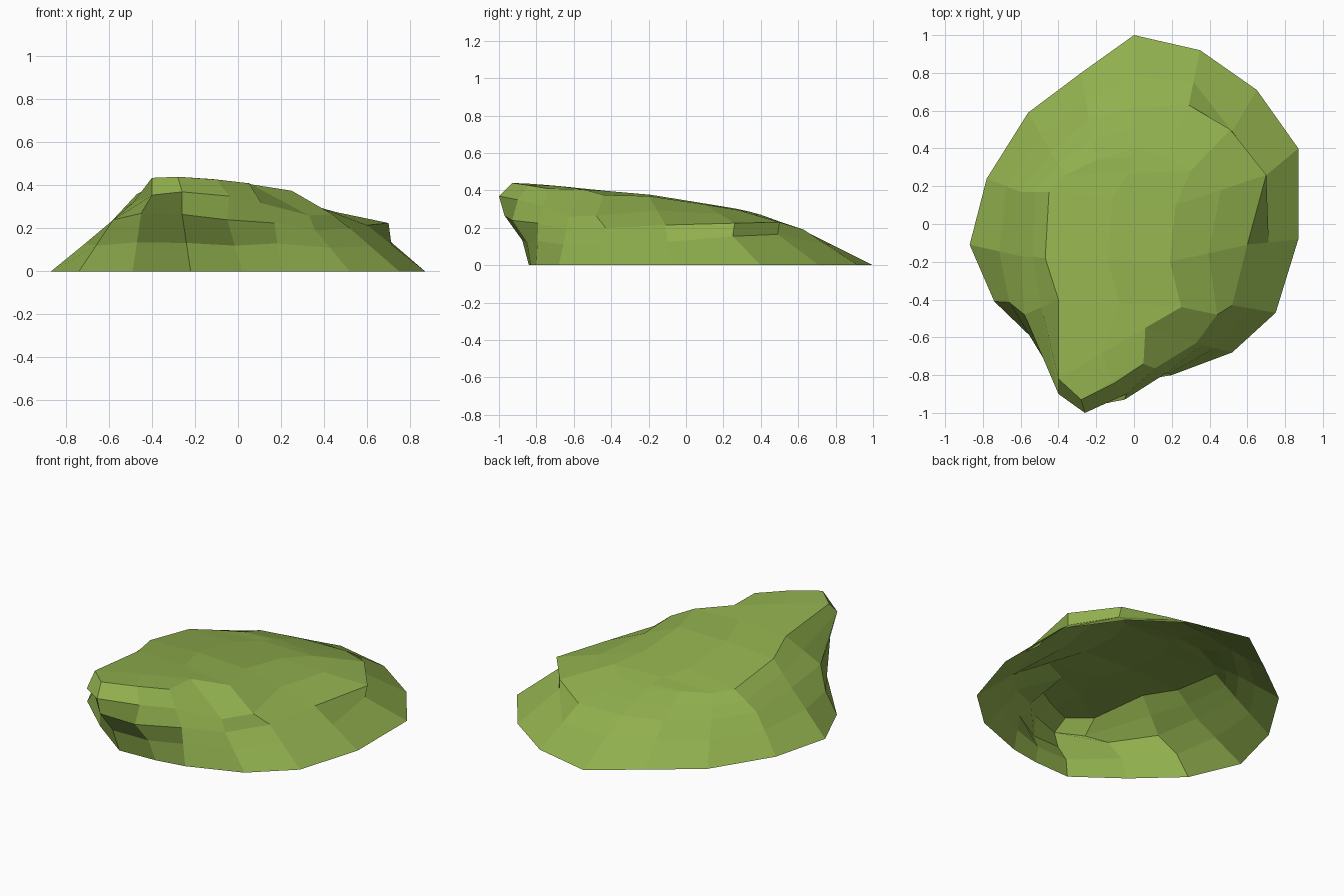
import bpy, bmesh
from mathutils import Vector

if "Cube" in bpy.data.objects:
    bpy.data.objects.remove(bpy.data.objects["Cube"])

# Outlines run counter-clockwise from the back: back, left, front, right
base = [(0, 1), (-.28, .8), (-.56, .59), (-.78, .24), (-.87, -.11), (-.74, -.41),
        (-.49, -.64), (-.22, -.84), (.02, -.83), (.20, -.80), (.52, -.68), (.75, -.47),
        (.87, -.08), (.87, .40), (.65, .71), (.35, .92)]
shoulder = [(0, .62, .19), (-.24, .56, .20), (-.44, .38, .19), (-.60, .17, .20),
            (-.60, -.17, .22), (-.58, -.48, .24), (-.45, -.76, .27), (-.26, -.97, .265),
            (-.05, -.93, .24), (.17, -.79, .225), (.36, -.64, .19), (.52, -.43, .20),
            (.60, -.11, .215), (.70, .26, .225), (.51, .50, .23), (.29, .63, .19)]
rim = [(0, .40, .27), (-.20, .34, .285), (-.36, .26, .285), (-.45, .17, .30),
       (-.47, -.18, .36), (-.40, -.40, .395), (-.40, -.82, .435), (-.28, -.93, .44),
       (-.10, -.84, .427), (.05, -.74, .41), (.06, -.55, .405), (.25, -.44, .375),
       (.19, -.20, .37), (.22, .10, .325), (.30, .28, .295), (.18, .36, .275)]
N = len(base)

base = [Vector((x, y, 0)) for x, y in base]
shoulder = [Vector(p) for p in shoulder]
rim = [Vector(p) for p in rim]

# Foot ring lies between base and shoulder; ledge corners tuck under the right lip
foot = [b.lerp(s, .58) for b, s in zip(base, shoulder)]
for i in (5, 6, 7, 8):
    foot[i] = base[i].lerp(shoulder[i], .5)
    foot[i].y += .03
foot[13] = Vector((.69, .25, .155))
foot[14] = Vector((.52, .49, .165))

# Brow ring: half way up to the rim, pushed out where the front overhangs
brow = [s.lerp(r, .5) for s, r in zip(shoulder, rim)]
brow[6] = Vector((-.40, -.90, .355))
brow[7] = Vector((-.26, -1.0, .37))
brow[8] = Vector((-.04, -.90, .35))
brow[10] = Vector((.33, -.63, .26))
brow[11] = Vector((.44, -.48, .265))

bm = bmesh.new()
rings = [[bm.verts.new(p) for p in ring] for ring in (base, foot, shoulder, brow, rim)]
for low, high in zip(rings, rings[1:]):
    for i in range(N):
        j = (i + 1) % N
        bm.faces.new((low[i], low[j], high[j], high[i]))

# Plateau: strips across the rim with a slightly raised spine
top = rings[-1]
spine = {}
for i in range(1, N // 2):
    mid = (top[i].co + top[N - i].co) / 2
    mid.z += .012 if 1 < i < 6 else .004
    spine[i] = bm.verts.new(mid)
bm.faces.new((top[0], top[1], spine[1]))
bm.faces.new((top[0], spine[1], top[N - 1]))
for i in range(1, N // 2 - 1):
    k = N - i
    bm.faces.new((top[i], top[i + 1], spine[i + 1], spine[i]))
    bm.faces.new((spine[i], spine[i + 1], top[k - 1], top[k]))
bm.faces.new((top[7], top[8], spine[7]))
bm.faces.new((spine[7], top[8], top[9]))

mesh = bpy.data.meshes.new("grassy_mound")
bm.to_mesh(mesh)
bm.free()
mound = bpy.data.objects.new("grassy_mound", mesh)
bpy.context.collection.objects.link(mound)

# Single moss green colour
green = bpy.data.materials.new("moss_green")
green.diffuse_color = (.28, .43, .075, 1)
green.use_nodes = True
green.node_tree.nodes["Principled BSDF"].inputs["Base Color"].default_value = green.diffuse_color
mesh.materials.append(green)
